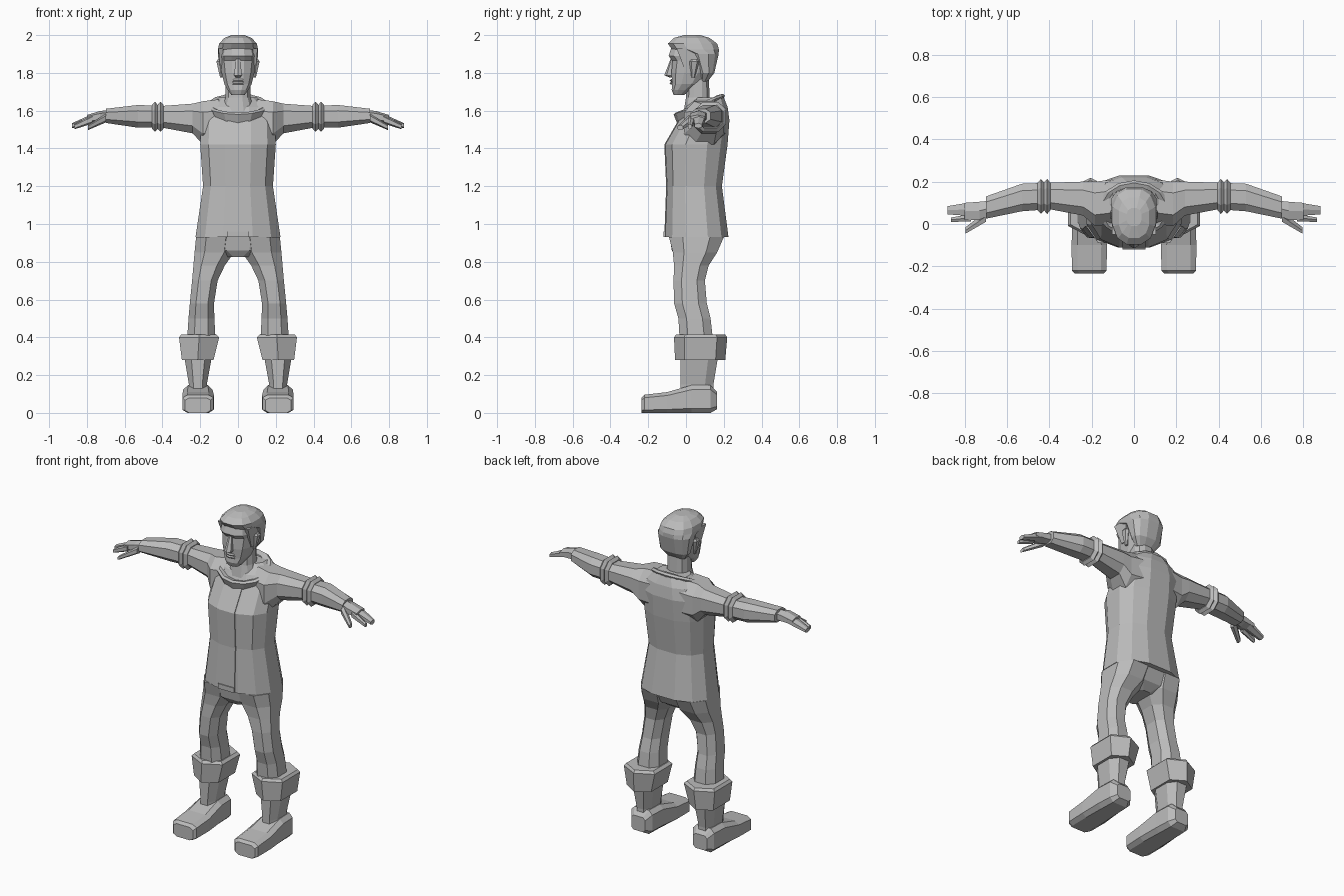
import bpy
import bmesh
import math
from mathutils import Vector

if "Cube" in bpy.data.objects:
    bpy.data.objects.remove(bpy.data.objects["Cube"], do_unlink=True)

shade = (.5, .5, .5, 1)
grey = bpy.data.materials.new("plain grey")
grey.diffuse_color = shade
grey.use_nodes = True
grey.node_tree.nodes["Principled BSDF"].inputs["Base Color"].default_value = shade


def make(name, rings, closed=False, mirror=False):
    """Skin a list of equal-length vertex rings; optionally mirror across x."""
    bm = bmesh.new()
    loops = [[bm.verts.new(point) for point in ring] for ring in rings]
    count = len(loops[0])
    pairs = list(zip(loops, loops[1:]))
    if closed:
        pairs.append((loops[-1], loops[0]))
    else:
        bm.faces.new(loops[0])
        bm.faces.new(loops[-1])
    for lower, upper in pairs:
        for i in range(count):
            j = (i + 1) % count
            bm.faces.new((lower[i], lower[j], upper[j], upper[i]))
    bmesh.ops.recalc_face_normals(bm, faces=bm.faces)
    mesh = bpy.data.meshes.new(name)
    bm.to_mesh(mesh)
    bm.free()
    mesh.materials.append(grey)
    obj = bpy.data.objects.new(name, mesh)
    bpy.context.collection.objects.link(obj)
    if mirror:
        modifier = obj.modifiers.new("Mirror", "MIRROR")
        modifier.use_mirror_merge = False


def section(axis, along, low_a, high_a, low_b, high_b, sides, power):
    """Rounded-box cross-section at a position along an axis (0=x, 1=y, 2=z)."""
    reach = math.cos(math.pi / sides) ** power
    points = []
    for k in range(sides):
        angle = (k + .5) * math.tau / sides
        cosine, sine = math.cos(angle), math.sin(angle)
        across = math.copysign(abs(cosine) ** power, cosine) / reach
        upward = math.copysign(abs(sine) ** power, sine) / reach
        point = [(low_a + high_a + across * (high_a - low_a)) / 2,
                 (low_b + high_b + upward * (high_b - low_b)) / 2]
        point.insert(axis, along)
        points.append(Vector(point))
    return points


def loft(name, axis, rows, sides=8, power=.8, mirror=True):
    """Form through sections given as position, then low and high on the other axes."""
    rings = [section(axis, *row, sides, power) for row in rows]
    make(name, rings, mirror=mirror)


def upright(name, rows, sides=12):
    """Form centred on x, from rows of height, half width, front and back."""
    rows = [(height, -half, half, front, back) for height, half, front, back in rows]
    loft(name, 2, rows, sides, mirror=False)


def finger(name, start, end, width, height):
    """Tapering digit between two points, mirrored to both hands."""
    rows = []
    for centre, scale in ((Vector(start), 1), (Vector(end), .6)):
        half_y, half_z = width * scale / 2, height * scale / 2
        rows.append((centre.x, centre.y - half_y, centre.y + half_y,
                     centre.z - half_z, centre.z + half_z))
    loft(name, 0, rows, sides=6)


# Jacket body
jacket = [(.93, .225, -.11, .225), (1.2, .185, -.1, .19), (1.42, .2, -.11, .22),
          (1.55, .195, -.035, .23), (1.62, .165, 0, .22), (1.67, .1, .05, .2)]
upright("jacket", jacket)

# Front placket and buckle, thin strips that follow the jacket front
raised = .005
strip_width = .055
strip = [(height, strip_width, front - raised, front + raised)
         for height, half, front, back in jacket[:4]]
upright("placket", strip, sides=4)
hem, hem_half, hem_front, hem_back = jacket[0]
upright("buckle", [(height, strip_width, hem_front - 2 * raised, hem_front + raised)
                   for height in (hem, hem + .03)], sides=4)

# Raised open collar, low at the front and high at the back
collar_profile = [(.14, -.07), (.17, -.01), (.155, 0), (.115, -.01), (.1, -.07)]
collar = []
steps = 14
for k in range(steps):
    angle = (k + .5) * math.tau / steps
    cosine, sine = math.cos(angle), math.sin(angle)
    rim = 1.64 + .05 * sine
    collar.append([Vector((cosine * radius, .07 + sine * radius * .8, rim + drop))
                   for radius, drop in collar_profile])
make("collar", collar, closed=True)

# Sleeves
loft("sleeves", 0, [
    (.1, 0, .21, 1.42, 1.66), (.185, -.01, .2, 1.42, 1.65), (.24, .04, .2, 1.48, 1.637),
    (.4, .07, .195, 1.51, 1.625), (.53, .06, .19, 1.51, 1.63), (.7, .025, .13, 1.535, 1.61)])

# Pair of pinched ridges above the elbow
for label, middle in (("inner", .41), ("outer", .44)):
    ridge = []
    for offset, swell in ((-.016, 0), (0, .017), (.016, 0)):
        ridge.append((middle + offset, .065 - swell, .195 + swell, 1.505 - swell, 1.63 + swell))
    loft(label + "_sleeve_ridges", 0, ridge)

# Hands
loft("palms", 0, [(.68, .04, .11, 1.545, 1.6), (.73, .02, .105, 1.54, 1.595),
                  (.8, .02, .1, 1.54, 1.575)], sides=6)
finger("fingers", (.77, .07, 1.56), (.88, .065, 1.52), .065, .04)
finger("index_fingers", (.77, .03, 1.555), (.865, .02, 1.515), .035, .04)
finger("thumbs", (.7, .035, 1.56), (.795, -.03, 1.51), .05, .04)

# Trousers
upright("hips", [(.825, .07, -.05, .11), (.86, .17, -.075, .16), (.95, .212, -.09, .205)])
loft("trouser_legs", 2, [
    (.93, .01, .222, -.09, .2), (.85, .02, .23, -.07, .165), (.78, .07, .236, -.063, .12),
    (.7, .108, .243, -.066, .1), (.58, .127, .255, -.063, .11), (.5, .125, .262, -.04, .13),
    (.41, .12, .268, -.035, .14)])

# Boots: flared cuff, tapering shaft and long blunt foot
loft("boot_cuffs", 2, [(.28, .13, .297, -.045, .195), (.4, .1, .312, -.05, .205),
                       (.415, .115, .3, -.04, .195)], sides=6, power=.7)
loft("boot_shafts", 2, [(.1, .165, .26, -.03, .145), (.15, .165, .26, -.03, .145),
                        (.3, .138, .285, -.03, .17)])
loft("boot_feet", 1, [
    (-.235, .145, .28, 0, .08), (-.22, .13, .293, 0, .096), (-.1, .127, .295, 0, .11),
    (.03, .135, .29, 0, .147), (.13, .14, .285, 0, .147), (.165, .165, .26, .02, .11)],
    power=.45)

# Neck and head
upright("neck", [(1.55, .1, -.02, .16), (1.67, .066, 0, .125), (1.8, .064, .01, .12)])
upright("head", [
    (1.683, .035, -.065, -.01), (1.71, .055, -.076, .03), (1.74, .072, -.073, .08),
    (1.8, .087, -.077, .13), (1.865, .095, -.072, .155), (1.89, .097, -.092, .16),
    (1.97, .08, -.065, .13)])

# Hair: back of the skull, sweeping forward above the forehead
upright("hair", [
    (1.755, .06, .07, .115), (1.8, .093, .06, .15), (1.9, .107, .01, .173),
    (1.925, .106, -.075, .174), (1.955, .1, -.096, .165), (1.985, .072, -.065, .125),
    (2, .035, -.01, .075)])
loft("sideburns", 2, [(1.8, .075, .092, 0, .025), (1.93, .08, .104, -.05, .06)], sides=4)

# Face details
upright("nose", [(1.776, .012, -.085, -.06), (1.787, .021, -.112, -.06),
                 (1.875, .011, -.08, -.06)], sides=6)
for label, height in (("lower", 1.745), ("upper", 1.76)):
    lip = [(height + offset, .03 - swell, -.078 - swell, -.05)
           for offset, swell in ((-.007, 0), (0, .007), (.007, 0))]
    upright(label + "_lip", lip, sides=6)
loft("ears", 2, [(1.775, .08, .095, .03, .045), (1.86, .085, .114, .02, .068),
                 (1.872, .09, .108, .03, .06)], sides=6)
